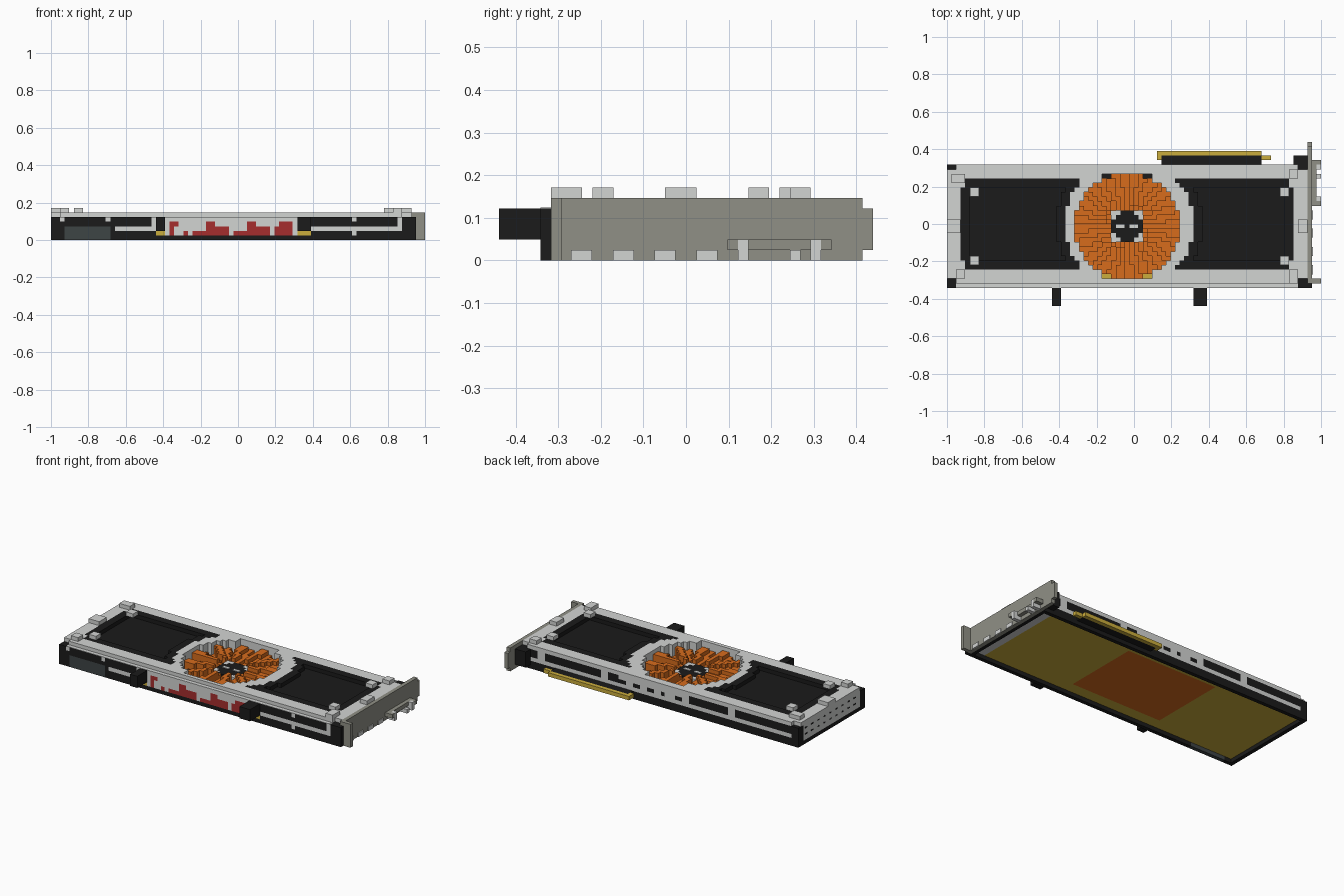
import bpy, bmesh, math

cube = bpy.data.objects.get("Cube")
if cube:
    bpy.data.objects.remove(cube)

V = 2 / 82          # size of one block
Y0 = -18 * V        # front edge of the block grid

COLOURS = {
    "light_grey": (0.65, 0.66, 0.65),
    "black": (0.011, 0.011, 0.011),
    "bracket_grey": (0.28, 0.28, 0.24),
    "orange": (0.68, 0.15, 0.012),
    "gold": (0.6, 0.42, 0.045),
    "red": (0.38, 0.026, 0.026),
    "slate": (0.048, 0.058, 0.06),
}
NAMES = list(COLOURS)
MATS = []
for name, rgb in COLOURS.items():
    m = bpy.data.materials.new(name)
    m.use_nodes = True
    m.diffuse_color = (*rgb, 1)
    bsdf = next(n for n in m.node_tree.nodes if n.type == 'BSDF_PRINCIPLED')
    bsdf.inputs["Base Color"].default_value = (*rgb, 1)
    bsdf.inputs["Roughness"].default_value = 0.8
    MATS.append(m)


def blocks(name, xr, yr, kr, rule):
    """Make a part of blocks; rule(x, y, k) gives a colour name or None."""
    span = lambda r, o: range(round((r[0] - o) / V), round((r[1] - o) / V))
    cells = {}
    for i in span(xr, -1):
        for j in span(yr, Y0):
            for k in range(kr[0], kr[1]):
                c = rule((i + .5) * V - 1, (j + .5) * V + Y0, k) if callable(rule) else rule
                if c:
                    cells[i, j, k] = NAMES.index(c)
    bm = bmesh.new()
    verts = {}

    def vert(p):
        if p not in verts:
            verts[p] = bm.verts.new((p[0] * V - 1, p[1] * V + Y0, p[2] * V))
        return verts[p]

    for cell, mat in cells.items():
        for axis in range(3):
            for side in (0, 1):
                near = list(cell)
                near[axis] += 2 * side - 1
                if tuple(near) in cells:
                    continue
                quad = []
                for a, b in ((0, 0), (1, 0), (1, 1), (0, 1)):
                    p = list(cell)
                    p[axis] += side
                    p[(axis + 1) % 3] += a
                    p[(axis + 2) % 3] += b
                    quad.append(vert(tuple(p)))
                face = bm.faces.new(quad if side else quad[::-1])
                face.material_index = mat
    mesh = bpy.data.meshes.new(name)
    bm.to_mesh(mesh)
    bm.free()
    for m in MATS:
        mesh.materials.append(m)
    bpy.context.collection.objects.link(bpy.data.objects.new(name, mesh))


def plate(name, centre, size, colour):
    bpy.ops.mesh.primitive_cube_add(size=1, location=centre)
    ob = bpy.context.object
    ob.name = name
    ob.scale = size
    ob.data.materials.append(MATS[NAMES.index(colour)])


BX, BY = (-1, 0.927), (-0.341, 0.317)     # body footprint
FX, FY = -1 + 39.5 * V, -V / 2            # fan centre


def radius(x, y):
    return math.hypot(x - FX, y - FY)


def within(x, *pairs):
    return any(a < x < b for a, b in pairs)


def panel(x, y, inset=0):
    """Window area beside the fan."""
    if abs(y) > 0.244 - inset or not -0.93 + inset < x < 0.845 - inset:
        return False
    if abs(y) > 0.2 and not -0.9 < x < 0.82:
        return False
    return math.hypot(x + 0.025, y) > 0.345 + inset


def notch(x, y):
    """Small gaps at the front and back of the fan opening."""
    return 0.28 < radius(x, y) < 0.3 and 0.05 < abs(x - FX) < 0.125


# Base rim and circuit board
def rim(x, y, k):
    if -0.976 < x < 0.902 and -0.317 < y < 0.293:
        return None
    return "slate" if y < -0.317 and within(x, (-.93, -.68)) else "black"


def board(x, y, k):
    if x > 0.84:
        return "light_grey"
    return "orange" if -0.39 < x < 0.25 and abs(y) < 0.25 else "gold"


blocks("base_rim", BX, BY, (0, 1), rim)
blocks("circuit_board", (-0.976, 0.902), (-0.317, 0.293), (1, 2), board)

# Side walls with slots, painted panel and dark corners
RED_LOW = ((-.37, -.34), (-.29, -.27), (-.24, -.05), (-.02, .17), (.2, .29))
RED_MID = ((-.37, -.34), (-.17, -.05), (.04, .17), (.2, .29))
RED_TOP = ((-.37, -.32), (-.17, -.13), (.05, .09), (.22, .29))


def front_wall(x, k):
    if within(x, (-.44, -.39), (.315, .39)):
        return "gold" if k == 1 else "black"
    if within(x, (-.39, .315)):
        return "red" if k < 4 and within(x, *(RED_LOW, RED_MID, RED_TOP)[k - 1]) else "light_grey"
    if x < -0.68:
        if k < 3 and within(x, (-.93, -.68)):
            return "slate"
        return "light_grey" if k == 4 and within(x, (-.95, -.92), (-.71, -.68)) else "black"
    if k in (1, 4) and within(x, (.6, .625)):
        return "light_grey"
    if x > 0.87 or k == 1:
        return "black"
    if k == 2:
        return "black" if x < -0.66 else "light_grey"
    return "light_grey" if within(x, (-.47, -.44), (.845, .87)) else "black"


def back_wall(x, k):
    if x < -0.95 or x > 0.9 or k == 1:
        return "black"
    if k == 2 or (x + 1) % 0.44 < 0.05:
        return "light_grey"
    if abs(x) < 0.25:
        return "black" if k == 3 and (x + 1) % 0.1 < 0.05 else "light_grey"
    return "black"


def walls(x, y, k):
    if y < -0.317:
        return front_wall(x, k)
    if y > 0.293:
        return back_wall(x, k)
    if x < -0.976:
        return "black" if abs(y + .012) > 0.28 else "light_grey"
    return "black" if x > 0.902 else None


blocks("side_walls", BX, BY, (1, 5), walls)
plate("front_ledge", (-.04, -.329, 5 * V), (1.82, V, .004), "light_grey")
for n in range(9):
    for z in (.06, .1):
        plate("vent_hole", (-.999, -.24 + n * .06, z), (.004, .02, .008), "black")


# Heatsinks filling the windows, with a raised border
def heatsink(x, y, k):
    if k == 5:
        return "black" if panel(x, y) and not panel(x, y, 0.045) else None
    return "black" if math.hypot(x + 0.025, y) > 0.335 else None


blocks("heatsinks", (-0.976, 0.902), (-0.317, 0.293), (2, 6), heatsink)


# Top shroud with fan opening and its inner collar
def shroud(x, y, k):
    r = radius(x, y)
    if r < 0.281 or notch(x, y):
        return None
    if k < 5:
        return "light_grey" if r < 0.345 and y > -0.317 else None
    corner = abs(y) > 0.293 and (x < -0.95 or x > 0.88)
    return None if corner or panel(x, y) else "light_grey"


blocks("top_shroud", BX, (-.317, .317), (2, 6), shroud)


# Fan with stepped blades and a black hub
def fan(x, y, k):
    r = radius(x, y)
    if notch(x, y) and y > 0:
        return "black" if k == 2 else None
    if r > 0.281:
        return None
    if r < 0.085:
        return "black" if k < 4 else None
    turn = math.atan2(y - FY, x - FX) / math.tau
    if r < 0.12 and abs((turn * 4) % 1 - 0.5) < 0.2:
        return "light_grey" if k < 4 else None
    height = 2 + int((turn * 12 + r * .5) % 1 * 3)
    return "orange" if k <= height else None


blocks("fan", (-0.366, 0.293), (-0.317, 0.293), (2, 5), fan)
for s in (-1, 1):
    plate("hub_mark", (FX + s * 0.036, FY, 4 * V), (0.045, 0.02, 0.008), "light_grey")

# Raised mounting pads
PADS = [(-.976, -.902, .22, .27), (-1, -.927, -.049, .024), (-.951, -.902, -.293, -.244),
        (.829, .878, .244, .293), (.878, .927, -.049, .024), (.829, .878, -.317, -.244)]
for x in (-.878, .78):
    for y in (-.22, .146):
        PADS.append((x, x + .049, y, y + .049))
for x0, x1, y0, y1 in PADS:
    blocks("mounting_pad", (x0, x1), (y0, y1), (6, 7), "light_grey")

# Power sockets on the front
for x0, x1 in ((-.439, -.39), (.317, .39)):
    blocks("power_socket", (x0, x1), (-.439, -.341), (2, 5), "black")

# Edge connector on the back
blocks("connector_base", (.146, .683), (.317, .366), (1, 2), "black")
blocks("edge_connector", (.122, .732), (.341, .39), (1, 2), lambda x, y, k:
       "gold" if (y > .366 and x < .683) or (y < .366 and (x > .683 or x < .146)) else None)
blocks("connector_key", (.854, .927), (.317, .366), (1, 5), "black")

# Mounting bracket with foot flange and ports
blocks("bracket", (.927, .951), (-.317, .439), (0, 6), lambda x, y, k:
       None if y > .415 and k in (0, 5) else "bracket_grey")
blocks("bracket_corner", (.927, .951), (-.341, -.317), (0, 5), "black")
blocks("bracket_flange", (.951, 1), (-.317, -.293), (0, 6), "bracket_grey")
blocks("port_bar", (.951, .976), (.098, .341), (1, 2), "bracket_grey")
for y in (.098, .317):
    blocks("port_lug", (.976, 1), (y, y + V), (1, 2), "bracket_grey")
for y, h in ((.122, 2), (.244, 1), (.293, 2)):
    blocks("port_pin", (.951, 1), (y, y + V), (0, h), "light_grey")
for n in range(4):
    plate("vent_mark", (.952, -.245 + n * .098, .0125), (.008, .049, .025), "light_grey")
